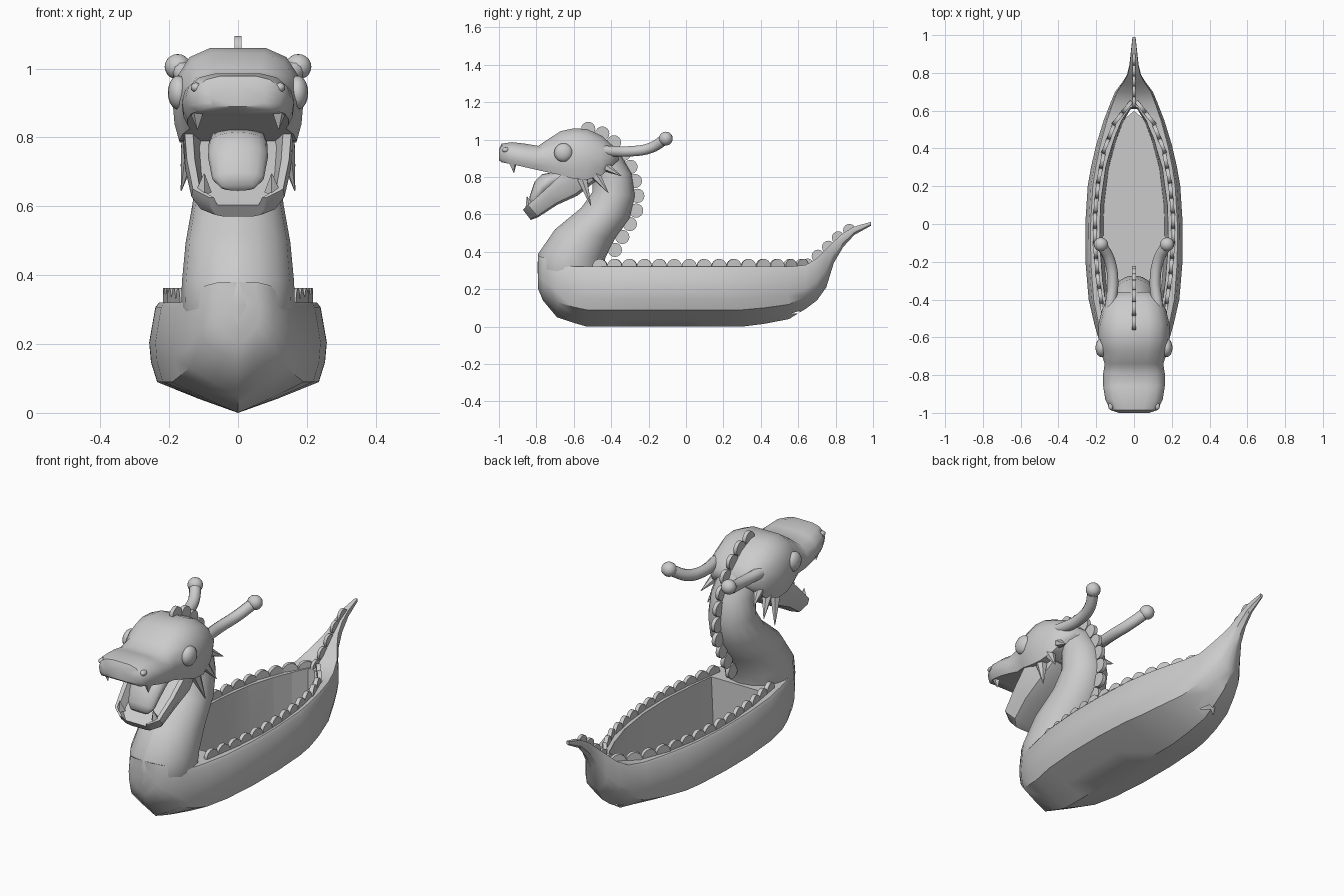
import bpy, bmesh, math
from mathutils import Vector

if "Cube" in bpy.data.objects:
    bpy.data.objects.remove(bpy.data.objects["Cube"], do_unlink=True)

grey = bpy.data.materials.new("plain grey")
grey.use_nodes = True
grey.diffuse_color = (0.6, 0.6, 0.6, 1)
grey.node_tree.nodes["Principled BSDF"].inputs["Base Color"].default_value = (0.6, 0.6, 0.6, 1)
SIDES = (("left", 1), ("right", -1))


def finish(name, bm, angle=50):
    bmesh.ops.recalc_face_normals(bm, faces=bm.faces)
    mesh = bpy.data.meshes.new(name)
    bm.to_mesh(mesh)
    bm.free()
    mesh.materials.append(grey)
    ob = bpy.data.objects.new(name, mesh)
    bpy.context.collection.objects.link(ob)
    smooth(ob, angle)
    return ob


def smooth(ob, angle=50):
    bpy.ops.object.select_all(action='DESELECT')
    ob.select_set(True)
    bpy.context.view_layer.objects.active = ob
    if angle:
        bpy.ops.object.shade_smooth_by_angle(angle=math.radians(angle))


def loft(name, sections, half, angle=50):
    """Skin mirrored half profiles; section = top y, z, bottom y, z, half width."""
    bm = bmesh.new()
    loop = half + [(-u, v) for u, v in reversed(half) if u > 0]
    rings = []
    for ty, tz, by, bz, w in sections:
        rings.append([bm.verts.new((u * w, by + (ty - by) * v, bz + (tz - bz) * v))
                      for u, v in loop])
    n = len(loop)
    for a, b in zip(rings, rings[1:]):
        for i in range(n):
            j = (i + 1) % n
            bm.faces.new((a[i], a[j], b[j], b[i]))
    bm.faces.new(rings[0])
    bm.faces.new(rings[-1])
    return finish(name, bm, angle)


def spike(name, base, tip, radius, sides=4):
    base, tip = Vector(base), Vector(tip)
    bm = bmesh.new()
    bmesh.ops.create_cone(bm, cap_ends=True, segments=sides, radius1=radius,
                          radius2=radius * 0.05, depth=(tip - base).length)
    rot = (tip - base).to_track_quat('Z', 'Y').to_matrix()
    for v in bm.verts:
        v.co = rot @ v.co + (base + tip) / 2
    return finish(name, bm, 0)


def ball(name, centre, size):
    bm = bmesh.new()
    bmesh.ops.create_uvsphere(bm, u_segments=16, v_segments=10, radius=1)
    for v in bm.verts:
        v.co = Vector(centre) + Vector(a * b for a, b in zip(v.co, size))
    return finish(name, bm, 60)


def scale_row(name, path, step, radius, thick=0.02):
    """Evenly spaced round scales standing along a path."""
    pts = [Vector(p) for p in path]
    bm = bmesh.new()
    want, gone = 0.0, 0.0
    for a, b in zip(pts, pts[1:]):
        length = (b - a).length
        while want <= gone + length:
            spot = a.lerp(b, (want - gone) / length)
            d = b - a
            axis = Vector((d.y, -d.x, 0)) if abs(d.x) > 1e-4 else Vector((1, 0, 0))
            made = bmesh.ops.create_cone(bm, cap_ends=True, segments=16, radius1=radius,
                                         radius2=radius, depth=thick)["verts"]
            rot = axis.to_track_quat('Z', 'Y').to_matrix()
            for v in made:
                v.co = rot @ v.co + spot
            want += step
        gone += length
    return finish(name, bm, 40)


# Hull: y, half width, keel height, top height
stations = [(-.79, .06, .2, .38), (-.765, .105, .14, .37), (-.69, .155, .05, .34),
            (-.6, .19, .02, .32), (-.53, .21, 0, .32), (-.4, .24, 0, .32),
            (-.2, .257, 0, .32), (0, .258, 0, .32), (.2, .245, 0, .32),
            (.3, .228, 0, .32), (.42, .2, .015, .32), (.55, .16, .04, .32),
            (.64, .125, .095, .33), (.7, .1, .14, .365), (.75, .062, .21, .415),
            (.79, .037, .34, .455), (.84, .025, .425, .5), (.9, .018, .49, .535),
            (.99, .008, .54, .56)]
hull = loft("hull", [(y, t, y, k, w) for y, w, k, t in stations],
            [(0, 1), (.89, 1), (.93, .96), (1, .64), (.98, .46), (.91, .28), (.45, .13), (0, 0)], 40)

# Seating well cut into the hull
well = [(-.43, .155), (-.3, .172), (-.1, .188), (.1, .183), (.3, .155),
        (.45, .11), (.55, .068), (.62, .02)]
outline = [(w, y) for y, w in well] + [(-w, y) for y, w in reversed(well)]
bm = bmesh.new()
low = [bm.verts.new((x * .87, y * .98, .07)) for x, y in outline]
high = [bm.verts.new((x * 1.02, y, .45)) for x, y in outline]
bm.faces.new(low)
bm.faces.new(high)
for i in range(len(outline)):
    j = (i + 1) % len(outline)
    bm.faces.new((low[i], low[j], high[j], high[i]))
cutter = finish("well_cutter", bm, 0)
cutter.hide_render = True
cut = hull.modifiers.new("well", 'BOOLEAN')
cut.object = cutter
cut.solver = 'EXACT'
smooth(hull, 0)
bpy.ops.object.modifier_apply(modifier=cut.name)
bpy.data.objects.remove(cutter, do_unlink=True)
smooth(hull, 40)

# Neck
oval = [(math.sin(math.pi * i / 8), .5 + .5 * math.cos(math.pi * i / 8)) for i in range(9)]
loft("neck", [(-.46, .18, -.785, .2, .13), (-.45, .3, -.795, .31, .165),
              (-.43, .37, -.79, .39, .163), (-.38, .47, -.7, .52, .152),
              (-.3, .58, -.56, .635, .132), (-.272, .7, -.5, .72, .118),
              (-.29, .82, -.5, .82, .11), (-.36, .94, -.56, .88, .1)], oval, 60)

# Skull and snout
loft("upper_head", [(-1, .95, -1, .89, .08), (-.985, .978, -.985, .878, .125),
                    (-.93, .986, -.93, .868, .152), (-.86, .978, -.86, .852, .163),
                    (-.79, .966, -.79, .836, .163), (-.74, 1, -.74, .825, .155),
                    (-.67, 1.045, -.67, .81, .178), (-.6, 1.06, -.6, .79, .19),
                    (-.53, 1.056, -.53, .785, .188), (-.45, 1.02, -.45, .81, .168),
                    (-.4, .975, -.4, .855, .14), (-.36, .94, -.36, .89, .09)],
     [(0, 1), (.42, 1), (.74, .9), (.94, .68), (1, .42), (.97, .18), (.9, 0), (0, 0)], 50)

# Hollowed lower jaw and tongue
loft("lower_jaw", [(-.872, .625, -.83, .57, .085), (-.845, .65, -.79, .585, .135),
                   (-.75, .735, -.69, .65, .153), (-.66, .82, -.58, .7, .16),
                   (-.56, .87, -.48, .78, .14)],
     [(0, .6), (.7, .6), (.82, 1), (.97, 1), (1, .65), (.8, .1), (.5, 0), (0, 0)], 40)
loft("tongue", [(-.84, .665, -.815, .645, .05), (-.835, .7, -.79, .66, .075),
                (-.81, .775, -.74, .71, .087), (-.77, .815, -.68, .75, .085),
                (-.68, .83, -.63, .78, .078)], oval, 60)

# Round scales down the spine and tail
scale_row("spine_scales", [(0, -.38, .41), (0, -.34, .48), (0, -.27, .6), (0, -.257, .68),
                           (0, -.28, .82), (0, -.34, .94), (0, -.42, 1.02),
                           (0, -.5, 1.055), (0, -.59, 1.062)], .08, .038)
scale_row("tail_scales", [(0, .65, .33), (0, .75, .415), (0, .84, .5), (0, .93, .54)], .073, .034, .016)

for side, s in SIDES:
    # Scales along the rim
    scale_row(side + "_rim_scales", [(s * x, y, .322) for x, y in
              ((.165, -.46), (.19, -.3), (.208, -.1), (.206, .05), (.19, .22),
               (.155, .4), (.1, .54), (.02, .64))], .08, .04)

    # Eyes and nostrils
    ball(side + "_eye", (s * .172, -.655, .93), (.032, .05, .05))
    ball(side + "_nostril", (s * .122, -.965, .945), (.015, .02, .014))

    # Horns with rounded tips
    curve = bpy.data.curves.new(side + "_horn", 'CURVE')
    curve.dimensions = '3D'
    curve.bevel_depth = .029
    curve.bevel_resolution = 3
    curve.resolution_u = 6
    path = [(.125, -.44, .94), (.112, -.3, .937), (.13, -.19, .955), (.172, -.11, 1.003)]
    spline = curve.splines.new('BEZIER')
    spline.bezier_points.add(len(path) - 1)
    for p, (x, y, z) in zip(spline.bezier_points, path):
        p.co = (s * x, y, z)
        p.handle_left_type = p.handle_right_type = 'AUTO'
    curve.materials.append(grey)
    horn = bpy.data.objects.new(side + "_horn", curve)
    bpy.context.collection.objects.link(horn)
    smooth(horn, 0)
    bpy.ops.object.convert(target='MESH')
    smooth(bpy.context.object, 60)
    ball(side + "_horn_tip", (s * .175, -.108, 1.005), (.038, .037, .037))

    # Teeth
    spike(side + "_upper_tooth", (s * .12, -.925, .875), (s * .118, -.92, .822), .022)
    spike(side + "_lower_tooth", (s * .1, -.835, .64), (s * .098, -.85, .695), .024)

    # Cheek spikes
    for i, (base, tip, r) in enumerate((
            ((.135, -.555, .79), (.165, -.508, .645), .03),
            ((.135, -.49, .82), (.165, -.415, .715), .03),
            ((.125, -.44, .86), (.155, -.345, .805), .028))):
        spike(f"{side}_cheek_spike_{i + 1}", (s * base[0], *base[1:]),
              (s * tip[0], *tip[1:]), r, 6)
